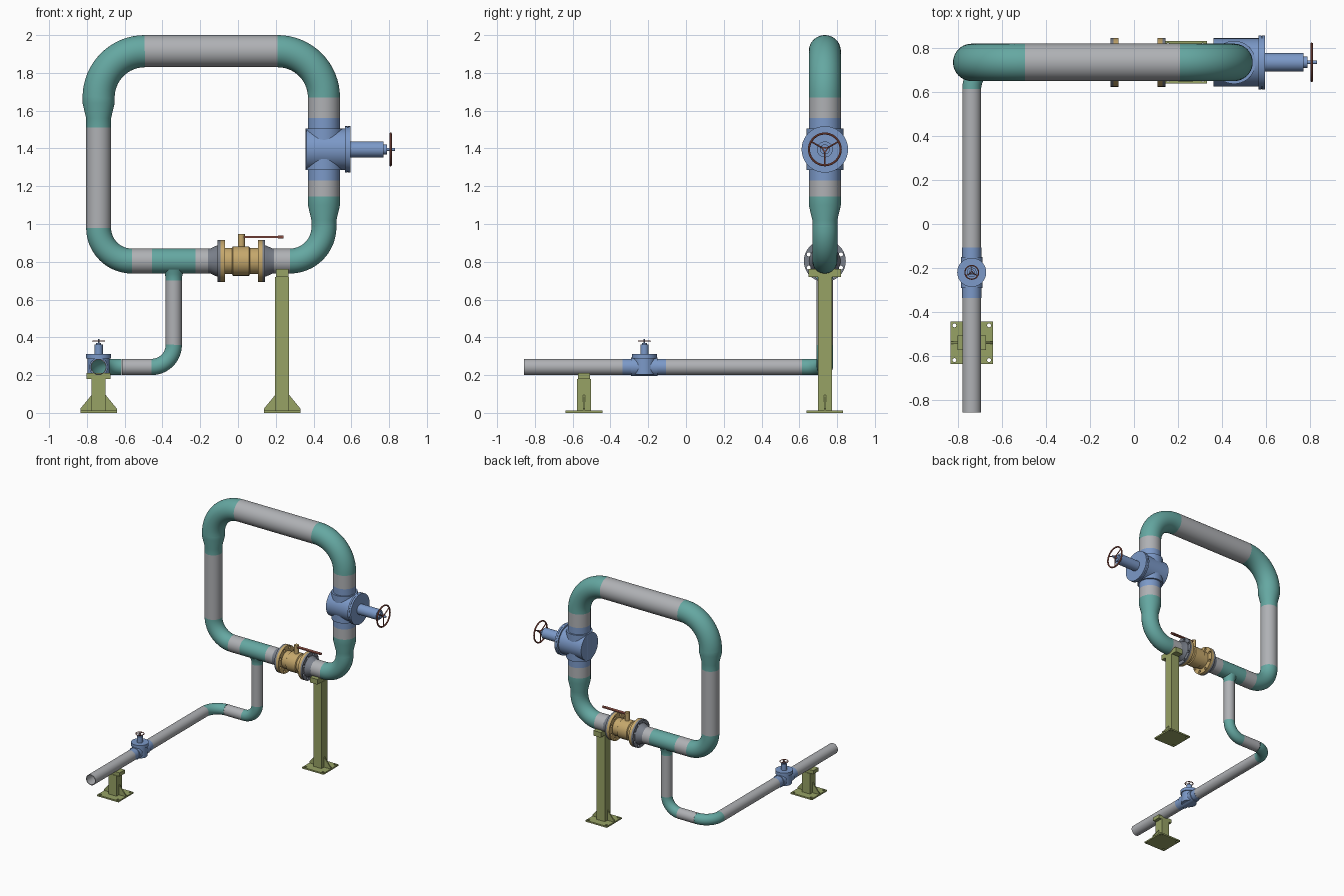
import bpy, bmesh
from math import cos, sin, pi, radians
from mathutils import Vector as V

if bpy.data.objects.get("Cube"):
    bpy.data.objects.remove(bpy.data.objects["Cube"])

X, Y, Z = V((1, 0, 0)), V((0, 1, 0)), V((0, 0, 1))
SIDES = 40
parts = []


def material(name, *rgb):
    m = bpy.data.materials.new(name)
    m.use_nodes = True
    m.diffuse_color = (*rgb, 1)
    m.node_tree.nodes["Principled BSDF"].inputs["Base Color"].default_value = (*rgb, 1)
    return m


TEAL = material("teal fitting", .13, .39, .36)
GREY = material("pipe grey", .43, .44, .46)
DARK = material("dark grey flange", .19, .21, .25)
BLUE = material("valve blue", .20, .32, .58)
TAN = material("valve tan", .56, .39, .15)
OLIVE = material("support olive", .31, .36, .13)
RED = material("handle red brown", .36, .11, .08)


def finish(name, bm, mat):
    bmesh.ops.recalc_face_normals(bm, faces=bm.faces)
    me = bpy.data.meshes.new(name)
    bm.to_mesh(me)
    bm.free()
    me.materials.append(mat)
    ob = bpy.data.objects.new(name, me)
    bpy.context.collection.objects.link(ob)
    parts.append(ob)
    return ob


def skin(name, rings, mat, caps=False, loop=False):
    """Bridge a list of rings of points into a tube."""
    bm = bmesh.new()
    vs = [[bm.verts.new(p) for p in ring] for ring in rings]
    pairs = list(zip(vs, vs[1:])) + ([(vs[-1], vs[0])] if loop else [])
    for a, b in pairs:
        n = len(a)
        for i in range(n):
            bm.faces.new((a[i], a[(i + 1) % n], b[(i + 1) % n], b[i]))
    if caps:
        bm.faces.new(vs[0])
        bm.faces.new(vs[-1])
    return finish(name, bm, mat)


def circle(c, r, u, w, n=SIDES):
    return [c + r * (cos(2 * pi * i / n) * u + sin(2 * pi * i / n) * w) for i in range(n)]


def lathe(name, origin, axis, profile, mat, caps=True, loop=False, n=SIDES):
    """Turn (distance, radius) pairs around an axis."""
    o, a = V(origin), V(axis).normalized()
    u = a.orthogonal().normalized()
    w = a.cross(u)
    return skin(name, [circle(o + a * t, r, u, w, n) for t, r in profile], mat, caps, loop)


def pipe(name, origin, axis, start, end, r, mat):
    return lathe(name, origin, axis, [(start, r), (end, r)], mat, caps=False)


def elbow(name, corner, din, dout, bend, r):
    c = V(corner) + (dout - din) * bend
    rings = []
    for k in range(17):
        a = pi / 2 * k / 16
        radial = din * sin(a) - dout * cos(a)
        rings.append(circle(c + radial * bend, r, radial, din.cross(dout)))
    return skin(name, rings, TEAL)


def box(name, lo, hi, mat):
    bm = bmesh.new()
    bmesh.ops.create_cube(bm, size=1)
    lo, hi = V(lo), V(hi)
    for v in bm.verts:
        v.co = (lo + hi) / 2 + v.co * (hi - lo)
    return finish(name, bm, mat)


def drill(ob, centres, axis, start, end, r, n=16):
    """Cut round holes through a part."""
    for c in centres:
        cutter = lathe("cutter", c, axis, [(start, r), (end, r)], ob.data.materials[0], n=n)
        cutter.hide_render = True
        parts.remove(cutter)
        mod = ob.modifiers.new("hole", "BOOLEAN")
        mod.operation, mod.object = "DIFFERENCE", cutter
        bpy.context.view_layer.objects.active = ob
        bpy.ops.object.modifier_apply(modifier=mod.name)
        bpy.data.objects.remove(cutter)


def handwheel(name, centre, axis, spoke_dirs, radius, thick):
    rim = [(thick * cos(k * pi / 5), radius - thick + thick * sin(k * pi / 5)) for k in range(10)]
    lathe(name + "_rim", centre, axis, rim, RED, caps=False, loop=True)
    lathe(name + "_hub", centre, axis, [(-thick, thick * 2.2), (thick, thick * 2.2)], RED, n=16)
    for d in spoke_dirs:
        lathe(name + "_spoke", centre, d, [(0, thick * .7), (radius - thick, thick * .7)], RED, n=10)


# Main loop
LY, BIG, MID, SMALL = .735, .085, .066, .043
LX, RX, TOP, LOW = -.738, .455, 1.915, .804
left, right = (LX, LY, 0), (RX, LY, 0)
bottom = (0, LY, LOW)
pipe("top_pipe", (0, LY, TOP), X, -.495, .21, BIG, GREY)
elbow("top_right_elbow", (RX, LY, TOP), X, -Z, .245, BIG)
elbow("top_left_elbow", (LX, LY, TOP), -X, -Z, .245, BIG)
lathe("left_reducer", left, Z, [(1.67, BIG), (1.64, BIG), (1.56, MID), (1.51, MID)], TEAL, False)
pipe("left_pipe", left, Z, .98, 1.51, MID, GREY)
elbow("bottom_left_elbow", (LX, LY, LOW), -Z, X, .176, MID)
pipe("bottom_left_pipe", bottom, X, -.562, -.456, MID, GREY)
pipe("tee", bottom, X, -.456, -.225, MID, TEAL)
pipe("bottom_middle_pipe", bottom, X, -.225, -.16, MID, GREY)
pipe("bottom_right_pipe", bottom, X, .19, .275, MID, GREY)
elbow("bottom_right_elbow", (RX, LY, LOW), X, Z, .18, MID)
lathe("right_reducer", right, Z, [(.984, MID), (1.02, MID), (1.10, BIG), (1.145, BIG)], TEAL, False)
pipe("right_lower_pipe", right, Z, 1.145, 1.23, BIG, GREY)
pipe("right_upper_pipe", right, Z, 1.56, 1.67, BIG, GREY)

# Flanged lever valve
VX = .018
for s, side in ((-1, "left"), (1, "right")):
    o = (VX, LY, LOW)
    ring = [V(o) + .092 * (cos(a) * Y + sin(a) * Z)
            for a in (pi / 8 + pi / 4 * k for k in range(8))]
    outer = lathe(side + "_pipe_flange", o, X * s, [(.111, .111), (.126, .111)], DARK)
    inner = lathe(side + "_valve_flange", o, X * s, [(.088, .111), (.111, .111)], TAN)
    for f in (outer, inner):
        drill(f, ring, X * s, .07, .15, .011)
    pipe_neck = [(.125, .083), (.135, .08), (.165, MID), (.178, MID)]
    lathe(side + "_flange_neck", o, X * s, pipe_neck, DARK)
lathe("lever_valve_body", (VX, LY, LOW), X,
      [(-.09, .07), (-.05, .07), (-.045, .078), (.04, .078), (.045, .07), (.09, .07)], TAN)
lathe("lever_valve_stem", (VX, LY, 0), Z, [(.86, .018), (.948, .018)], TAN, n=24)
box("lever_handle", (VX, LY - .012, .927), (.235, LY + .012, .936), RED)
lathe("lever_grip", (.212, LY, .931), X, [(0, .009), (.03, .009)], RED, n=16)

# Large gate valve on the right riser
VZ = 1.395
mid = (RX, LY, VZ)
pipe("gate_valve_stubs", right, Z, 1.23, 1.56, BIG, BLUE)
lathe("gate_valve_body", mid, Z, [(-.11, .098), (.11, .098)], BLUE)
lathe("gate_valve_chamber", mid, X, [(-.093, .11), (.112, .11)], BLUE)
lathe("gate_valve_bonnet", mid, X, [(.111, .123), (.125, .123), (.125, .12), (.127, .12),
                                    (.127, .123), (.141, .123)], BLUE)
lathe("gate_valve_stem", mid, X, [(.14, .042), (.315, .042), (.315, .026), (.333, .026),
                                  (.333, .008), (.377, .008)], BLUE)
handwheel("gate_wheel", (.808, LY, VZ), X,
          [-Z, Z * .5 + Y * .87, Z * .5 - Y * .87], .09, .006)

# Branch line
BX, BZ = -.34, .243
branch = (BX, LY, 0)
run = (LX, 0, BZ)
lathe("tee_nozzle", branch, Z, [(.76, .056), (.735, .047), (.715, SMALL), (.70, SMALL)], TEAL, False)
pipe("branch_drop_pipe", branch, Z, .36, .70, SMALL, GREY)
elbow("branch_lower_elbow", (BX, LY, BZ), -Z, -X, .118, SMALL)
pipe("branch_cross_pipe", (0, LY, BZ), X, -.615, -.457, SMALL, GREY)
elbow("branch_corner_elbow", (LX, LY, BZ), -X, -Y, .122, SMALL)
pipe("branch_long_pipe", run, Y, -.106, .614, SMALL, GREY)
lathe("branch_open_pipe", run, Y, [(-.335, SMALL), (-.857, SMALL), (-.857, .038), (-.335, .038)],
      GREY, False)

# Small gate valve on the branch
SY = -.22
pipe("small_valve_stubs", run, Y, -.336, -.106, SMALL + .0005, BLUE)
body = lathe("small_valve_body", (LX, SY, BZ), Y, [(-.07, .049), (.07, .049)], BLUE)
chamber = lathe("small_valve_chamber", (LX, SY, 0), Z, [(.203, .058), (.29, .058)], BLUE)
for ob in (body, chamber):
    drill(ob, [(LX, SY, BZ)], Y, -.2, .2, .0385, n=SIDES)
lathe("small_valve_bonnet", (LX, SY, 0), Z, [(.287, .066), (.313, .066)], BLUE)
lathe("small_valve_stem", (LX, SY, 0), Z, [(.31, .022), (.362, .022), (.362, .013), (.371, .013),
                                           (.371, .004), (.39, .004)], BLUE, n=24)
handwheel("small_wheel", (LX, SY, .38), Z, [Y, X * .87 - Y * .5, -X * .87 - Y * .5], .034, .003)


# Floor supports
def support(name, cx, cy, height, saddle_x, saddle_y, saddle_top):
    half, post = .097, .037
    plate = box(name + "_base_plate", (cx - half, cy - half, 0), (cx + half, cy + half, .012), OLIVE)
    drill(plate, [(cx + i * .079, cy + j * .079, 0) for i in (-1, 1) for j in (-1, 1)],
          Z, -.02, .03, .009)
    box(name + "_post", (cx - post, cy - post, .012), (cx + post, cy + post, height), OLIVE)
    box(name + "_saddle", (cx - saddle_x, cy - saddle_y, height),
        (cx + saddle_x, cy + saddle_y, saddle_top), OLIVE)
    for s in (-1, 1):
        outline = [(half, .012), (post, .012), (post, .095), (half, .022)]
        rings = [[V((cx + s * x, cy + t, z)) for x, z in outline] for t in (-.005, .005)]
        skin(name + "_gusset", rings, OLIVE, caps=True)


support("tall_support", .234, LY, .72, .034, .086, .762)
support("short_support", LX, -.54, .18, .064, .033, .21)

# Smooth round parts while keeping hard edges
bpy.ops.object.select_all(action="DESELECT")
for ob in parts:
    ob.select_set(True)
bpy.context.view_layer.objects.active = parts[0]
bpy.ops.object.shade_smooth_by_angle(angle=radians(30))
